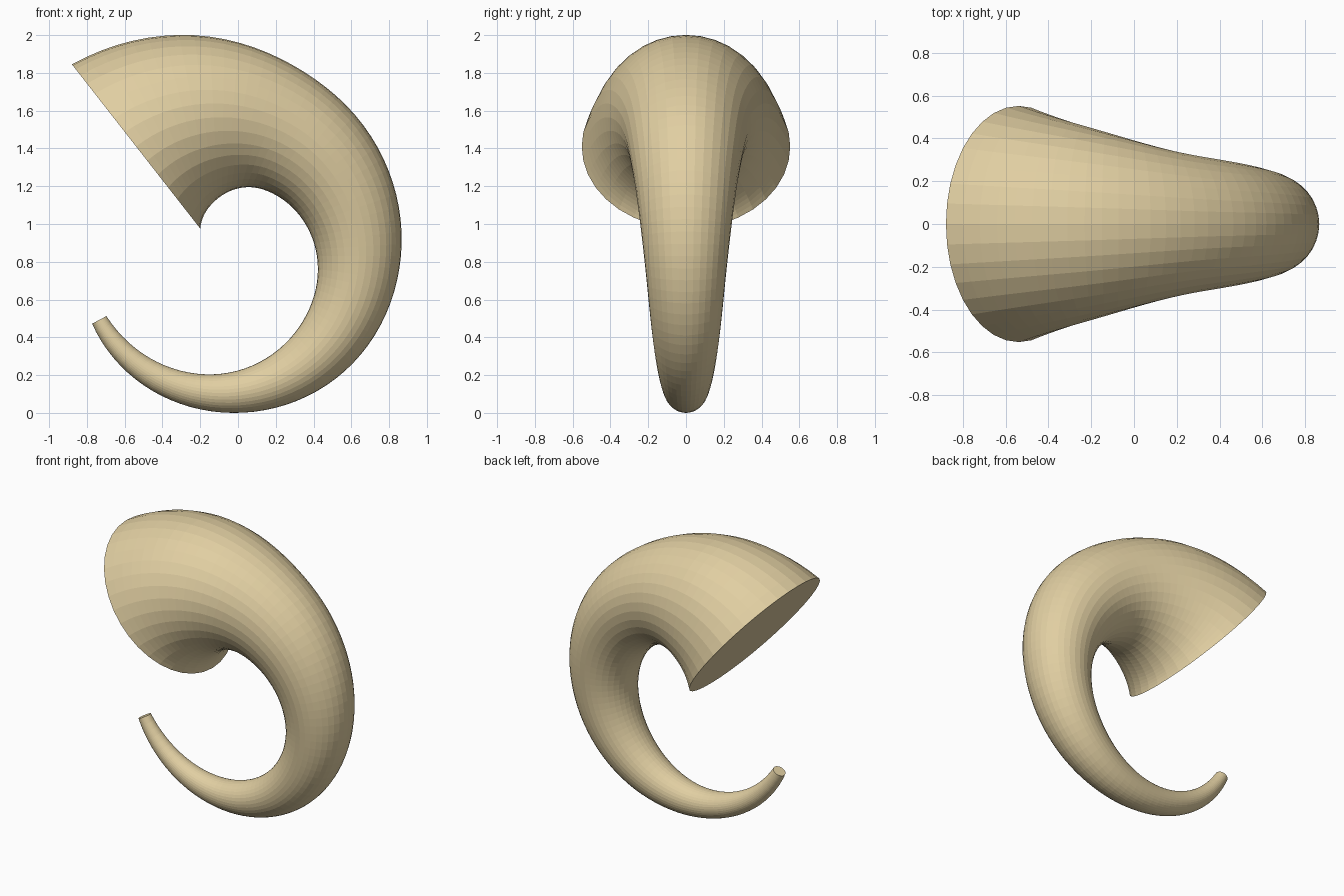
import bpy, bmesh
from math import sin, cos, radians, tau

if "Cube" in bpy.data.objects:
    bpy.data.objects.remove(bpy.data.objects["Cube"])

SIDES, RINGS = 36, 72
CX, CZ, R = -0.09, 0.835, 0.73        # arc the horn follows
START, SWEEP = 128, 280               # degrees, clockwise from the wide end

# taper: (fraction along arc, tube radius)
TAPER = [(0, .552), (.095, .459), (.21, .345), (.30, .293), (.457, .223),
         (.60, .172), (.779, .102), (1, .043)]


def slope(i):
    a, b = TAPER[max(i - 1, 0)], TAPER[min(i + 1, len(TAPER) - 1)]
    return (b[1] - a[1]) / (b[0] - a[0])


def radius(f):
    i = max(k for k in range(len(TAPER) - 1) if TAPER[k][0] <= f)
    (f0, r0), (f1, r1) = TAPER[i], TAPER[i + 1]
    h = f1 - f0
    t = (f - f0) / h
    return (r0 * (2*t**3 - 3*t**2 + 1) + r1 * (3*t**2 - 2*t**3)
            + h * slope(i) * (t**3 - 2*t**2 + t) + h * slope(i + 1) * (t**3 - t**2))


# curved tapering horn, rings swept round the arc
bm = bmesh.new()
rings = []
for j in range(RINGS + 1):
    f = j / RINGS
    a = radians(START - SWEEP * f)
    r = radius(f)
    ring = []
    for k in range(SIDES):
        u = tau * k / SIDES
        d = R + r * cos(u)
        ring.append(bm.verts.new((CX + d * cos(a), r * sin(u), CZ + d * sin(a))))
    rings.append(ring)
for p, q in zip(rings, rings[1:]):
    for k in range(SIDES):
        n = (k + 1) % SIDES
        bm.faces.new((p[k], p[n], q[n], q[k]))
# flat end caps
bm.faces.new(rings[0])
bm.faces.new(rings[-1])
bmesh.ops.recalc_face_normals(bm, faces=bm.faces)

mesh = bpy.data.meshes.new("horn")
bm.to_mesh(mesh)
bm.free()
horn = bpy.data.objects.new("horn", mesh)
bpy.context.collection.objects.link(horn)

mat = bpy.data.materials.new("tan_horn")
mat.diffuse_color = (0.75, 0.62, 0.36, 1)
mat.use_nodes = True
mat.node_tree.nodes["Principled BSDF"].inputs["Base Color"].default_value = mat.diffuse_color
mesh.materials.append(mat)
